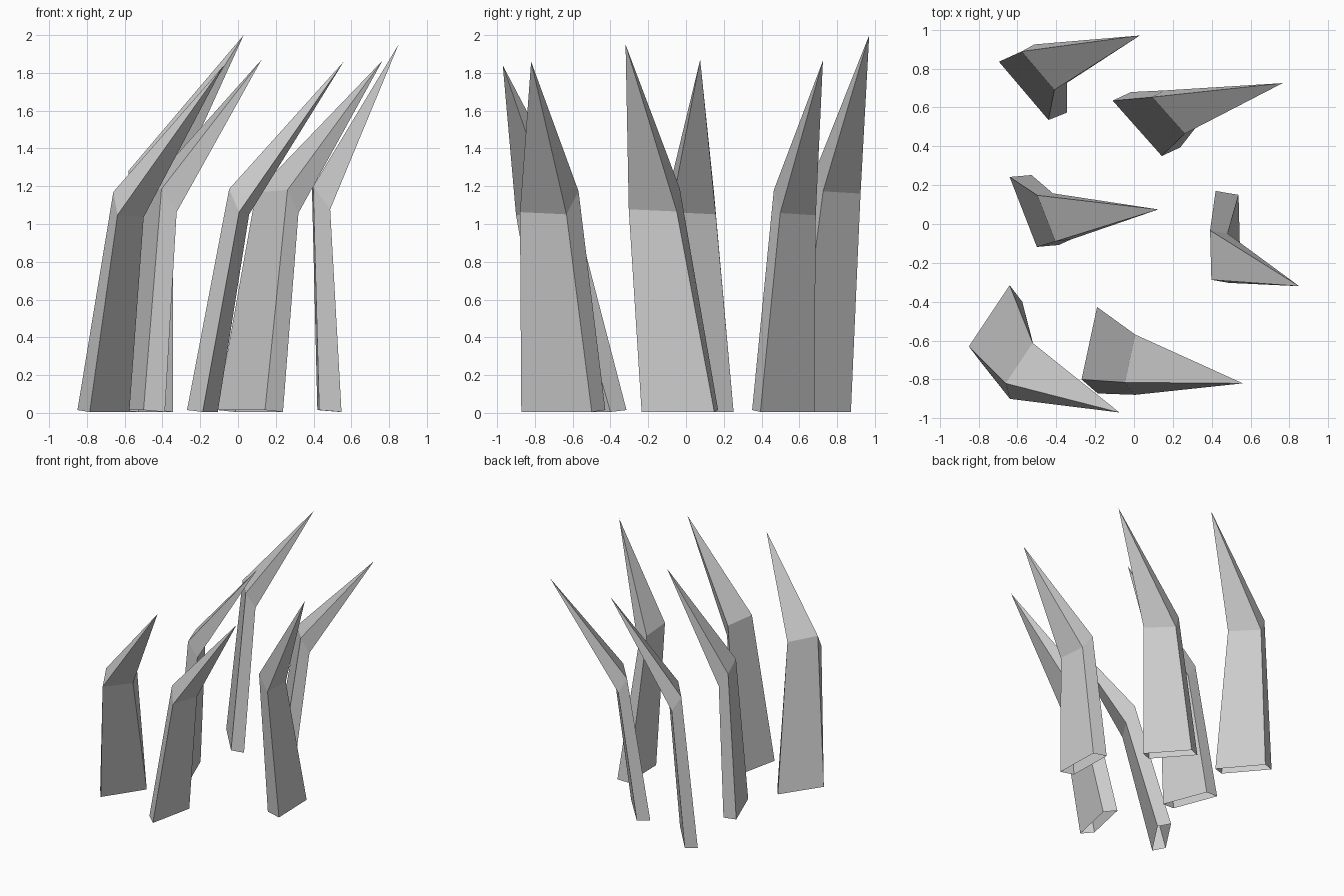
import bpy
import bmesh
from mathutils import Vector

# Each blade: base corner, broad side, base thickness,
#             corner at the bend, thickness at the bend, tip
BLADES = [
    ((-0.44, 0.535), (-0.255, 0.30), (0.095, 0.038), (-0.41, 0.69, 1.295), (0.065, 0.036), (0.03, 0.97, 2.00)),
    ((0.143, 0.35), (-0.253, 0.285), (0.095, 0.044), (0.262, 0.465, 1.18), (0.058, 0.034), (0.765, 0.725, 1.865)),
    ((-0.50, -0.118), (-0.14, 0.36), (0.113, 0.01), (-0.405, -0.09, 1.185), (0.08, 0.01), (0.125, 0.075, 1.87)),
    ((0.43, -0.215), (-0.01, 0.385), (0.118, -0.02), (0.398, -0.287, 1.20), (0.09, -0.016), (0.85, -0.32, 1.95)),
    ((-0.85, -0.63), (0.21, 0.315), (0.065, -0.085), (-0.66, -0.82, 1.17), (0.022, -0.08), (-0.075, -0.97, 1.84)),
    ((-0.27, -0.80), (0.08, 0.373), (0.083, -0.072), (-0.047, -0.815, 1.185), (0.053, -0.064), (0.56, -0.82, 1.86)),
]
TAPER = 0.66   # broad side shrinks to this at the bend


def ring(bm, corner, side, thick):
    """Four corners of a parallelogram section."""
    return [bm.verts.new(p) for p in
            (corner, corner + thick, corner + thick + side, corner + side)]


def blade(name, base, side, thick, bend, bend_thick, tip):
    bm = bmesh.new()
    side = Vector((*side, 0))
    low = ring(bm, Vector((*base, 0.015)), side, Vector((*thick, -0.01)))
    mid = ring(bm, Vector(bend), side * TAPER + Vector((0, 0, -0.012)),
               Vector((*bend_thick, -0.122)))
    top = bm.verts.new(tip)
    for i in range(4):
        j = (i + 1) % 4
        bm.faces.new((low[i], low[j], mid[j], mid[i]))   # stalk
        bm.faces.new((mid[i], mid[j], top))              # bent point
    mesh = bpy.data.meshes.new(name)
    bm.to_mesh(mesh)
    bm.free()
    bpy.context.collection.objects.link(bpy.data.objects.new(name, mesh))


# Clump of six hollow, open-bottomed grass blades
for n, spec in enumerate(BLADES, 1):
    blade(f"grass_blade_{n}", *spec)
